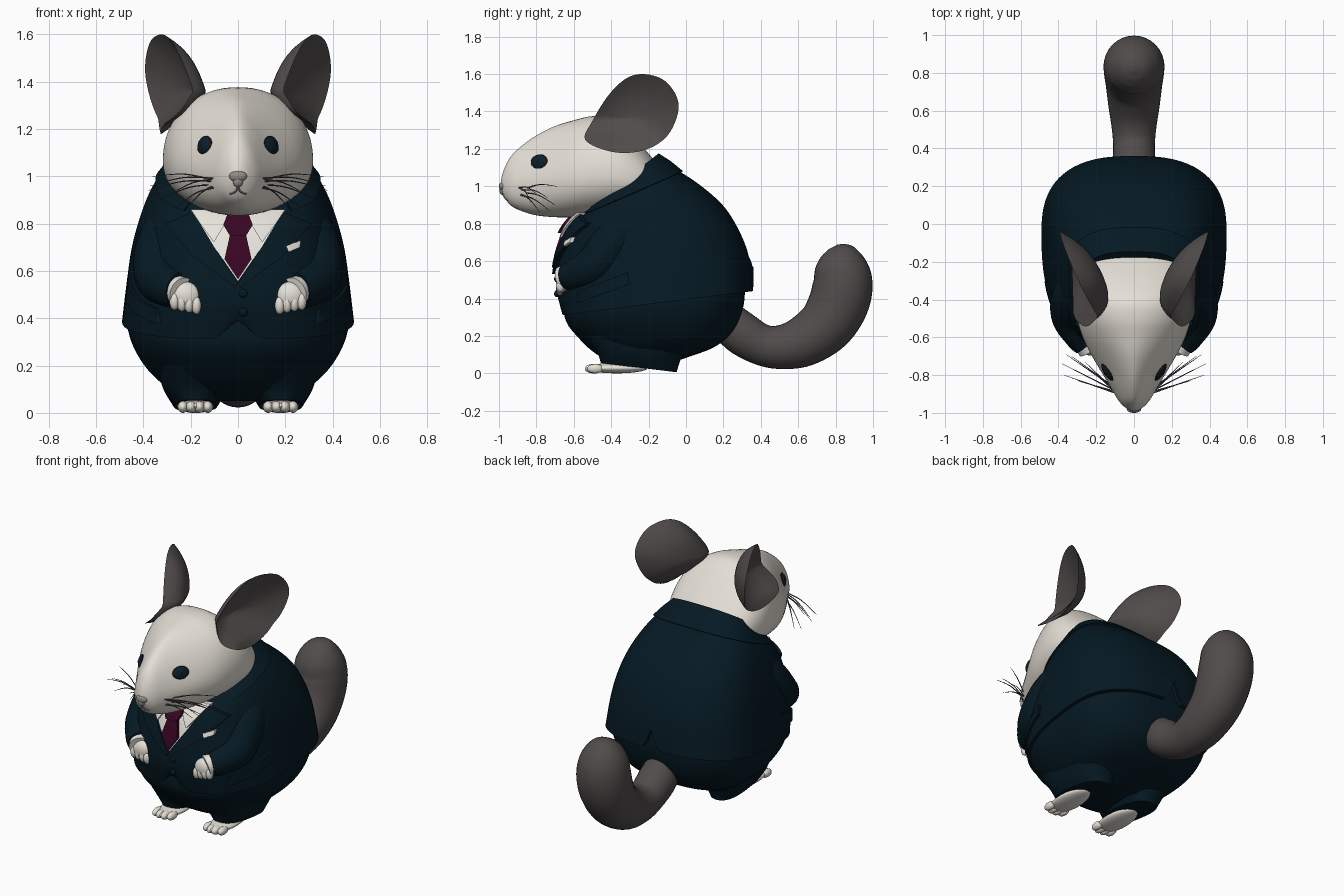
import bpy, bmesh, math
from mathutils import Vector, Matrix
from mathutils.bvhtree import BVHTree

if "Cube" in bpy.data.objects:
    bpy.data.objects.remove(bpy.data.objects["Cube"])


def material(name, r, g, b):
    m = bpy.data.materials.new(name)
    m.diffuse_color = (r, g, b, 1)
    m.use_nodes = True
    m.node_tree.nodes["Principled BSDF"].inputs["Base Color"].default_value = m.diffuse_color
    return m


CREAM = material("cream fur", .78, .74, .67)
GREY = material("grey fur", .082, .072, .072)
NAVY = material("navy cloth", .0015, .0095, .0165)
SHIRT = material("white cloth", .80, .77, .72)
WINE = material("wine silk", .04, .0015, .016)
NOSE = material("nose grey", .30, .26, .25)
IRIS = material("dark teal eye", .003, .015, .026)
BLACK = material("soft black", .008, .007, .007)


def finish(name, bm, mat, mirror=False, angle=45):
    bmesh.ops.remove_doubles(bm, verts=bm.verts, dist=1e-5)
    bmesh.ops.recalc_face_normals(bm, faces=bm.faces)
    me = bpy.data.meshes.new(name)
    bm.to_mesh(me)
    bm.free()
    me.materials.append(mat)
    me.shade_smooth()
    me.set_sharp_from_angle(angle=math.radians(angle))
    ob = bpy.data.objects.new(name, me)
    bpy.context.collection.objects.link(ob)
    if mirror:
        ob.modifiers.new("mirror", 'MIRROR').use_mirror_merge = False
    return ob


def spline(rows, k=6, closed=False):
    """Catmull-Rom through rows of numbers."""
    n, out = len(rows), []
    for i in range(n if closed else n - 1):
        q = [rows[(i + d) % n if closed else min(max(i + d, 0), n - 1)] for d in (-1, 0, 1, 2)]
        for j in range(k):
            t = j / k
            out.append([.5 * (2 * b + (c - a) * t + (2 * a - 5 * b + 4 * c - d) * t * t
                              + (3 * b - a - 3 * c + d) * t ** 3) for a, b, c, d in zip(*q)])
    return out if closed else out + [list(rows[-1])]


def add_loft(bm, rings, caps=True):
    vs = [[bm.verts.new(p) for p in r] for r in rings]
    n = len(rings[0])
    for a, b in zip(vs, vs[1:]):
        for i in range(n):
            bm.faces.new((a[i], a[(i + 1) % n], b[(i + 1) % n], b[i]))
    if caps:
        bm.faces.new(vs[0])
        bm.faces.new(vs[-1])


def loft(name, rings, mat, mirror=False, caps=True):
    bm = bmesh.new()
    add_loft(bm, rings, caps)
    return finish(name, bm, mat, mirror)


def slant_ring(row, n=2.6, segs=96, cx=0, shift=.4, grow=0):
    """Rounded ring leaning from a front (y, z) to a back (y, z) with half width w."""
    yf, zf, yb, zb, w = row
    yc, out = yb - shift * (yb - yf), []
    for i in range(segs):
        a = 2 * math.pi * i / segs
        c, s = math.cos(a), math.sin(a)
        r = (abs(c) ** n + abs(s) ** n) ** (-1 / n)
        y = yc + r * s * ((yb - yc if s > 0 else yc - yf) + grow)
        out.append(Vector((cx + (w + grow) * r * c, y, zf + (zb - zf) * (y - yf) / (yb - yf))))
    return out


def tube_rings(pts, ref=(1, 0, 0), segs=24, k=6):
    rows, out = spline(pts, k), []
    P = [Vector(r[:3]) for r in rows]
    for i, r in enumerate(rows):
        t = (P[min(i + 1, len(P) - 1)] - P[max(i - 1, 0)]).normalized()
        u = Vector(ref).cross(t).normalized()
        v = t.cross(u)
        out.append([P[i] + max(r[3], .0005) * (u * math.cos(a) + v * math.sin(a))
                    for a in (2 * math.pi * j / segs for j in range(segs))])
    return out


def balls(name, items, mat, mirror=False):
    """Ellipsoids from (centre, radii[, rotation])."""
    bm = bmesh.new()
    for it in items:
        rot = it[2].to_matrix().to_4x4() if len(it) > 2 else Matrix()
        bmesh.ops.create_uvsphere(bm, u_segments=24, v_segments=14, radius=1,
                                  matrix=Matrix.Translation(it[0]) @ rot @ Matrix.Diagonal((*it[1], 1)))
    return finish(name, bm, mat, mirror)


def tree_of(ob):
    return BVHTree.FromPolygons([v.co for v in ob.data.vertices], [p.vertices[:] for p in ob.data.polygons])


def patch(name, left, right, mat, tree, off=.01, thick=.02, side=False, mirror=False):
    """Cloth plate between two edges, laid on a surface from the front or the side."""
    def walk(e, t):
        f = t * (len(e) - 1)
        i = min(int(f), len(e) - 2)
        return Vector(e[i]).lerp(Vector(e[i + 1]), f - i)
    rings = []
    for i in range(21):
        a, b = walk(left, i / 20), walk(right, i / 20)
        top, low = [], []
        for j in range(13):
            p = a.lerp(b, j / 12)
            d = Vector((-1, 0, 0)) if side else Vector((0, 1, 0))
            o = Vector((3, p.x, p.y)) if side else Vector((p.x, -3, p.y))
            hit = tree.ray_cast(o, d)[0] or o + d * (2.6 if side else 2.45)
            top.append(hit - d * off)
            low.append(hit - d * (off - thick))
        rings.append(top + low[::-1])
    return loft(name, rings, mat, mirror)


def flip(e):
    return [(-x, z) for x, z in e]


# Jacket: slanted rings, with a front cutaway and a back vent in the hem
rows = [(-.665, .31, .36, .44, .49), (-.695, .45, .337, .62, .47), (-.685, .58, .285, .76, .45),
        (-.655, .70, .20, .895, .415), (-.615, .79, .07, 1.01, .372), (-.54, .87, -.07, 1.10, .315),
        (-.45, .92, -.17, 1.15, .25)]
rings = [slant_ring(r) for r in spline(rows, 8)]
for i in range(8):
    for p in rings[i]:
        wide, high = (.06, .08) if p.y < 0 else (.03, .13)
        p.z += high * math.exp(-(p.x / wide) ** 2) * (1 - i / 8)
mid = Vector((0, -.1, .39))
rings.insert(0, [mid + (p - mid) * .95 for p in rings[0]])
jacket = loft("jacket", rings, NAVY, caps=False)
cloth = tree_of(jacket)

# Jacket collar: band round the neck, open at the front
collar = [slant_ring(r, grow=g) for r, g in (
    ((-.57, .835, -.03, 1.07, .335), .0), ((-.57, .84, -.03, 1.075, .335), .014),
    ((-.52, .89, -.10, 1.125, .288), .018), ((-.46, .93, -.16, 1.165, .25), .014),
    ((-.46, .93, -.16, 1.16, .25), -.02))]
arc = list(range(-14, 63))
bm = bmesh.new()
add_loft(bm, [[r[i % 96] for r in collar] for i in arc])
finish("jacket_collar", bm, NAVY)

# Shirt front, shirt collar, tie, lapels and jacket details
vee = [(-.2, .85), (-.1, .70), (0, .555)]
patch("shirt_front", vee, flip(vee), SHIRT, cloth, .012, .02)
patch("shirt_collar", [(.03, .86), (.06, .79), (.10, .725)], [(.20, .86), (.16, .80), (.105, .725)],
      SHIRT, cloth, .035, .035, mirror=True)
blade = [(-.03, .77), (-.057, .65), (0, .565)]
patch("tie_blade", blade, flip(blade), WINE, cloth, .03, .03)
knot = [(-.045, .84), (-.062, .795), (-.035, .75)]
patch("tie_knot", knot, flip(knot), WINE, cloth, .05, .05)
patch("lapel", [(.19, .85), (.10, .70), (0, .55)], [(.31, .80), (.2, .67), (.01, .53)],
      NAVY, cloth, .024, .03, mirror=True)
patch("pocket_square", [(.205, .705), (.215, .68)], [(.265, .73), (.262, .70)], SHIRT, cloth, .03, .02)
patch("pocket_flap", [(-.58, .44), (-.31, .54)], [(-.58, .375), (-.305, .475)],
      NAVY, cloth, .014, .02, side=True, mirror=True)
balls("buttons", [((.022, -.693, z), (.018, .012, .018)) for z in (.505, .425)], NAVY)

# Trousers: seat and two legs
seat = [(-.64, .45, .30, .6, .44), (-.652, .33, .315, .45, .468), (-.632, .26, .30, .33, .45),
        (-.575, .19, .25, .22, .40), (-.515, .13, .15, .14, .335), (-.45, .085, .02, .09, .26),
        (-.38, .05, -.08, .055, .18)]
loft("trouser_seat", [slant_ring(r) for r in spline(seat)], NAVY)
legs = [(-.535, .20, .06, .19, .165), (-.475, .11, -.02, .09, .135), (-.455, .055, -.05, .006, .092)]
loft("trouser_leg", [slant_ring(r, cx=.18, segs=40, shift=.5) for r in spline(legs)], NAVY, True)

# Feet with toes
balls("foot", [((.18, -.37, .028), (.078, .165, .028))]
      + [((.128 + .035 * i, -.485 - .012 * (i in (1, 2)), .025), (.022, .044, .025)) for i in range(4)],
      CREAM, True)

# Sleeves, cuffs and paws
sleeve = [(.20, -.20, .86, .12), (.30, -.36, .72, .125), (.33, -.48, .585, .11),
          (.285, -.59, .53, .085), (.25, -.635, .518, .072)]
loft("sleeve", tube_rings(sleeve, segs=32), NAVY, True)
loft("shirt_cuff", tube_rings([(.27, -.61, .525, .06), (.234, -.66, .508, .066)], k=2), SHIRT, True)
balls("paw", [((.222, -.655, .495), (.066, .042, .06))]
      + [((.176 + .031 * i, -.672, .455 + .006 * i), (.021, .024, .038)) for i in range(4)], CREAM, True)

# Head: rings along y (y, bottom, top, half width, upper roundness)
head_rows = [(-.99, .985, 1.03, .012, 2), (-.975, .95, 1.085, .042, 1.9), (-.94, .90, 1.155, .078, 1.75),
             (-.88, .868, 1.215, .115, 1.6), (-.8, .845, 1.272, .163, 1.5), (-.7, .835, 1.322, .222, 1.6),
             (-.6, .835, 1.353, .272, 1.85), (-.5, .84, 1.375, .302, 2.1), (-.4, .85, 1.365, .317, 2.2),
             (-.3, .87, 1.285, .31, 2.3), (-.2, .91, 1.175, .27, 2.3), (-.13, .96, 1.09, .18, 2)]
head_rings = []
for y, zb, zt, w, n in spline(head_rows, 5):
    zc, ring = zb + .42 * (zt - zb), []
    for i in range(64):
        c, s = math.cos(i * math.pi / 32), math.sin(i * math.pi / 32)
        m = n if s > 0 else 2.2
        r = (abs(c) ** m + abs(s) ** m) ** (-1 / m)
        ring.append((w * r * c, y, zc + r * s * (zt - zc if s > 0 else zc - zb)))
    head_rings.append(ring)
skin = tree_of(loft("head", head_rings, CREAM))

# Eyes laid on the head surface: rim, iris and pupil
spot, normal, _, _ = skin.ray_cast(Vector((3, -.785, 1.13)), Vector((-1, 0, 0)))
turn = Vector((normal.x, normal.y, normal.z * .5)).to_track_quat('Z', 'Y')
for name, size, mat in (("eye_rim", (.053, .042, .012), BLACK), ("eye", (.048, .038, .018), IRIS),
                        ("pupil", (.020, .024, .0195), BLACK)):
    balls(name, [(spot, size, turn)], mat, True)

# Nose and mouth
balls("nose", [((0, -.981, 1.0), (.038, .019, .024)), ((0, -.981, .98), (.022, .017, .026))], NOSE)
bm = bmesh.new()
for sx in (-1, 1):
    pts = []
    for x, z in ((0, .955), (.012, .935), (.035, .925)):
        hit = skin.ray_cast(Vector((sx * x, -3, z)), Vector((0, 1, 0)))[0]
        pts.append((*hit, .004))
    add_loft(bm, tube_rings(pts, (0, 1, 0), 8))
finish("mouth", bm, NOSE)

# Whiskers
bm = bmesh.new()
for i, (x, y, z) in enumerate(((.37, -.80, .96), (.38, -.74, .94), (.33, -.70, .90), (.26, -.73, .87),
                               (.30, -.83, .915), (.36, -.69, 1.0), (.22, -.78, .86))):
    a = Vector((.085, -.90 + .01 * (i % 3), .99 - .012 * (i % 4)))
    b = Vector((x, y, z))
    m = a.lerp(b, .5) + Vector((0, 0, .02))
    add_loft(bm, tube_rings([(*a, .0035), (*m, .0028), (*b, .001)], (0, 0, 1), 6))
finish("whiskers", bm, GREY, True)

# Ears: dished shells from a side outline (y, z), folded outward at the lower front
outline = spline([(-.54, 1.25), (-.5, 1.35), (-.42, 1.48), (-.33, 1.57), (-.24, 1.6), (-.13, 1.575),
                  (-.06, 1.5), (-.04, 1.41), (-.085, 1.29), (-.17, 1.215), (-.29, 1.18), (-.42, 1.19)], 5, True)
ear = []
for r, back in [(q / 10, 0) for q in range(11)] + [(q / 10, 1) for q in range(9, -1, -1)]:
    r, ring = max(r, .01), []
    for oy, oz in outline:
        y, z = -.27 + (oy + .27) * r, 1.38 + (oz - 1.38) * r
        x = .298 + .43 * (y + .25) + .1 * (z - 1.4) - .07 * (1 - r * r)
        x += .14 * min(1, max(0, (1.36 - z) / .14)) * min(1, max(0, (-.12 - y) / .35))
        ring.append((x - back * .05 * (1 - r ** 4), y, z))
    ear.append(ring)
loft("ear", ear, GREY, True)

# Tail
tail = [(.18, .32, .10), (.29, .22, .115), (.4, .155, .11), (.5, .14, .117), (.62, .168, .135), (.74, .25, .15),
        (.81, .36, .16), (.838, .47, .16), (.83, .57, .142), (.82, .64, .10), (.812, .675, .055), (.808, .688, .0)]
loft("tail", tube_rings([(0, *t) for t in tail], segs=32), GREY)
